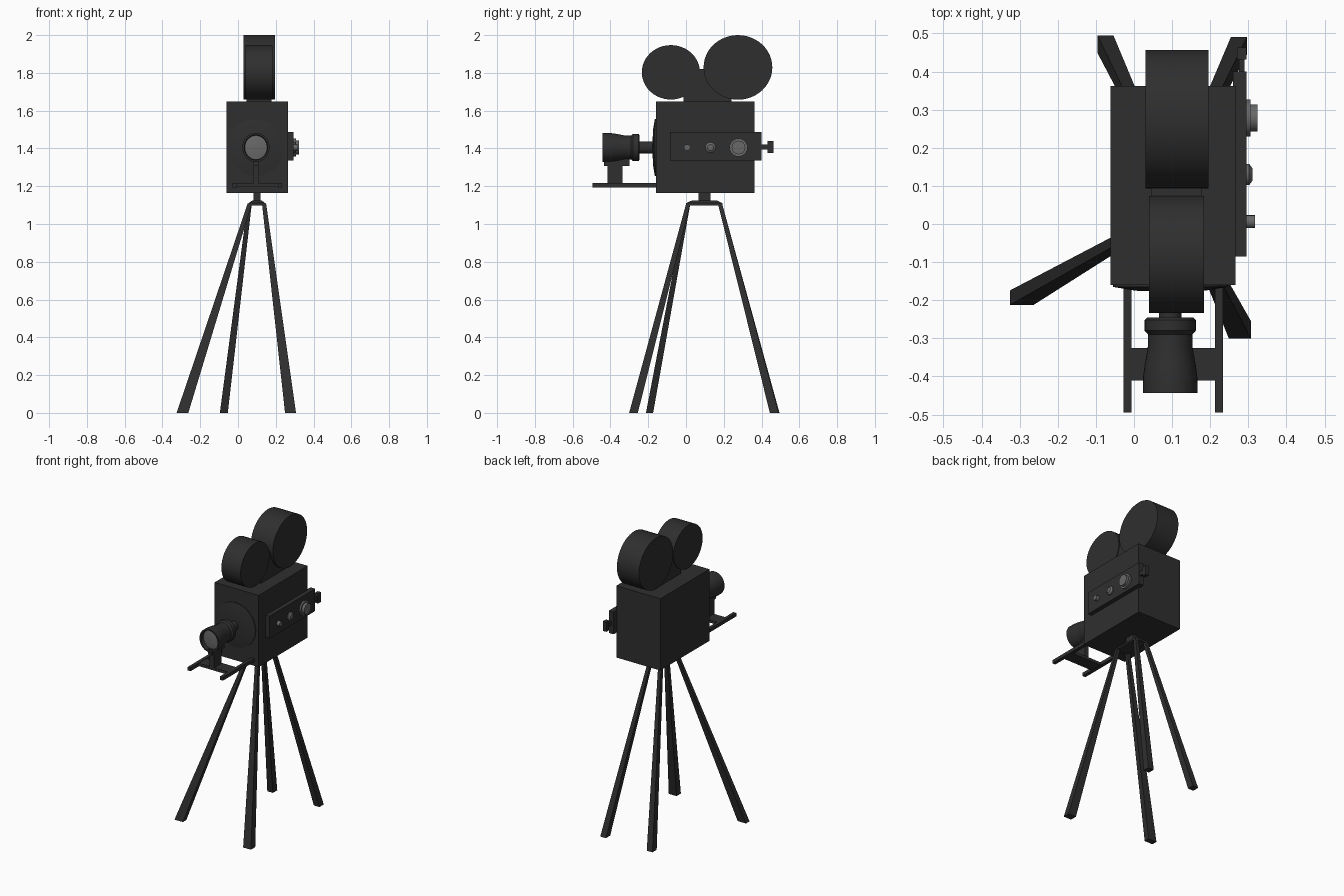
import bpy, bmesh, math
from mathutils import Vector

if "Cube" in bpy.data.objects:
    bpy.data.objects.remove(bpy.data.objects["Cube"])


def material(name, value):
    m = bpy.data.materials.new(name)
    m.diffuse_color = (value, value, value, 1)
    m.use_nodes = True
    m.node_tree.nodes["Principled BSDF"].inputs["Base Color"].default_value = m.diffuse_color
    return m


BLACK = material("black_paint", 0.028)
METAL = material("dull_metal", 0.14)


def finish(name, bm, mat=BLACK, smooth=False):
    bmesh.ops.recalc_face_normals(bm, faces=bm.faces)
    me = bpy.data.meshes.new(name)
    bm.to_mesh(me)
    bm.free()
    me.materials.append(mat)
    ob = bpy.data.objects.new(name, me)
    bpy.context.collection.objects.link(ob)
    if smooth:
        bpy.ops.object.select_all(action='DESELECT')
        ob.select_set(True)
        bpy.context.view_layer.objects.active = ob
        bpy.ops.object.shade_smooth_by_angle(angle=math.radians(30))
    return ob


def loft(name, loops, mat=BLACK, smooth=False):
    """Skin a list of equal-length vertex loops and cap both ends."""
    bm = bmesh.new()
    rings = [[bm.verts.new(p) for p in loop] for loop in loops]
    n = len(rings[0])
    for a, b in zip(rings, rings[1:]):
        for i in range(n):
            j = (i + 1) % n
            bm.faces.new((a[i], a[j], b[j], b[i]))
    bm.faces.new(rings[0])
    bm.faces.new(rings[-1])
    return finish(name, bm, mat, smooth)


def rect(x0, x1, y0, y1, z):
    return [(x0, y0, z), (x1, y0, z), (x1, y1, z), (x0, y1, z)]


def box(name, x0, x1, y0, y1, z0, z1):
    return loft(name, [rect(x0, x1, y0, y1, z0), rect(x0, x1, y0, y1, z1)])


def lathe(name, axis, centre, profile, stretch=(1, 1), n=40, mat=BLACK):
    """Turn (position, radius) pairs about the x or y axis; stretch = (side, z)."""
    loops = []
    for pos, r in profile:
        loop = []
        for i in range(n):
            t = 2 * math.pi * i / n
            s = centre[0] + r * stretch[0] * math.cos(t)
            z = centre[1] + r * stretch[1] * math.sin(t)
            loop.append((pos, s, z) if axis == 'x' else (s, pos, z))
        loops.append(loop)
    return loft(name, loops, mat, True)


# Camera body and side control panel
box("camera_body", -0.062, 0.266, -0.16, 0.362, 1.165, 1.648)
box("side_panel", 0.26, 0.295, -0.085, 0.4, 1.337, 1.487)

# Film magazines and the block that joins them
lathe("front_magazine", 'x', (-0.08, 1.803), [(0.04, 1), (0.183, 1)], (0.154, 0.144), 48)
lathe("rear_magazine", 'x', (0.275, 1.829), [(0.03, 1), (0.195, 1)], (0.182, 0.171), 48)
side = [(-0.012, 1.64), (0.24, 1.64), (0.24, 1.70), (0.115, 1.82), (0.07, 1.82), (-0.012, 1.70)]
loft("magazine_mount", [[(x, y, z) for y, z in side] for x in (0.045, 0.178)])

# Knobs on the panel and the crank behind it
KY = 1.405
lathe("large_knob", 'x', (0.278, KY),
      [(0.29, 0.048), (0.306, 0.048), (0.306, 0.036), (0.324, 0.036)], n=24, mat=METAL)
lathe("medium_knob", 'x', (0.13, KY),
      [(0.29, 0.028), (0.302, 0.028), (0.311, 0.016)], n=20, mat=METAL)
lathe("small_knob", 'x', (0.006, KY), [(0.29, 0.017), (0.317, 0.017)], n=16, mat=METAL)
box("crank_shaft", 0.275, 0.29, 0.39, 0.435, 1.395, 1.42)
box("crank_handle", 0.27, 0.295, 0.432, 0.463, 1.375, 1.44)

# Lens: mounting disc, barrel with hollow hood, glass
LC = (0.095, 1.405)
lathe("lens_mount_disc", 'y', LC, [(-0.155, 0.15), (-0.165, 0.15), (-0.175, 0.09), (-0.177, 0.03)])
lathe("lens_barrel", 'y', LC,
      [(-0.16, 0.03), (-0.245, 0.03), (-0.245, 0.06), (-0.252, 0.067), (-0.28, 0.067),
       (-0.29, 0.058), (-0.325, 0.059), (-0.37, 0.067), (-0.40, 0.071), (-0.443, 0.072),
       (-0.443, 0.062), (-0.415, 0.058)], (1, 1.08))
lathe("lens_glass", 'y', LC, [(-0.41, 0.059), (-0.42, 0.059), (-0.425, 0.03)], (1, 1.08), mat=METAL)

# Rails and lens support
for label, x0 in (("left", -0.028), ("right", 0.212)):
    box(label + "_rail", x0, x0 + 0.022, -0.495, -0.155, 1.193, 1.216)
box("rail_crosspiece", -0.01, 0.215, -0.41, -0.325, 1.195, 1.214)
box("support_stem", 0.08, 0.11, -0.415, -0.335, 1.21, 1.312)
box("support_cradle", 0.08, 0.11, -0.435, -0.30, 1.308, 1.345)

# Tripod head
box("tripod_neck", 0.083, 0.119, 0.066, 0.13, 1.11, 1.17)
loft("tripod_plate", [rect(0.055, 0.145, 0.0, 0.193, 1.098),
                      rect(0.055, 0.145, 0.0, 0.193, 1.11),
                      rect(0.075, 0.125, 0.03, 0.165, 1.124)])

# Four tapered legs: top centre, foot centre, foot half sizes
legs = {
    "front_left_leg": ((0.062, 0.012), (-0.294, -0.193), (0.031, 0.019)),
    "front_right_leg": ((0.138, 0.012), (0.278, -0.278), (0.029, 0.023)),
    "back_left_leg": ((0.062, 0.18), (-0.075, 0.472), (0.021, 0.023)),
    "back_right_leg": ((0.138, 0.18), (0.275, 0.467), (0.021, 0.023)),
}
for name, (top, foot, half) in legs.items():
    loft(name, [rect(foot[0] - half[0], foot[0] + half[0],
                     foot[1] - half[1], foot[1] + half[1], 0.0),
                rect(top[0] - 0.011, top[0] + 0.011,
                     top[1] - 0.011, top[1] + 0.011, 1.108)])
